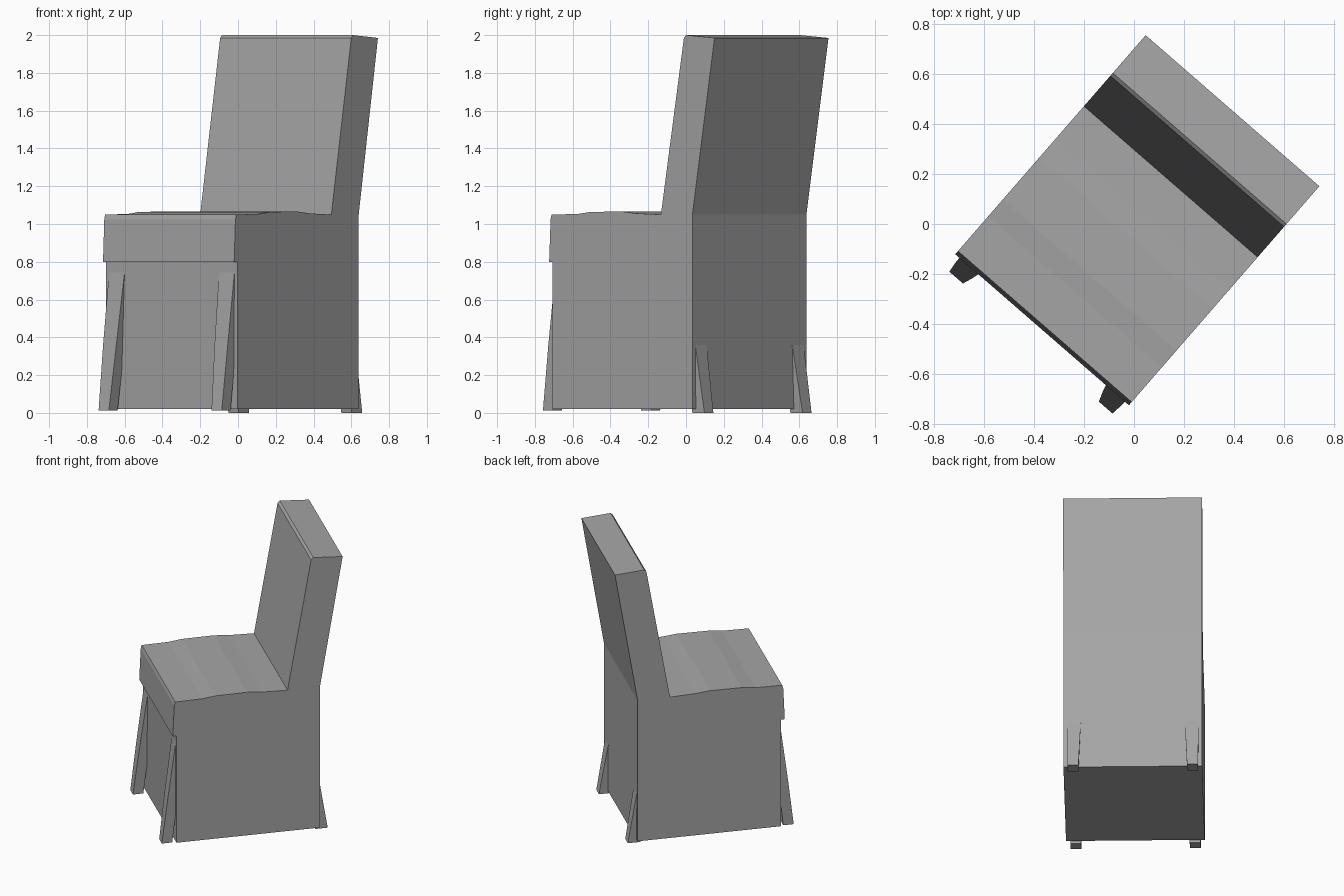
import bpy, bmesh
from math import radians
from mathutils import Matrix

cube = bpy.data.objects.get("Cube")
if cube:
    bpy.data.objects.remove(cube, do_unlink=True)

TURN = Matrix.Rotation(radians(-41), 4, 'Z')   # the chair stands turned in plan
HALF_WIDTH = 0.46

grey = bpy.data.materials.new("plain grey")
grey.use_nodes = True
GREY = (0.38, 0.38, 0.38, 1)
grey.diffuse_color = GREY
grey.node_tree.nodes["Principled BSDF"].inputs["Base Color"].default_value = GREY


def finish(bm, name):
    bmesh.ops.recalc_face_normals(bm, faces=bm.faces[:])
    bm.transform(TURN)
    mesh = bpy.data.meshes.new(name)
    bm.to_mesh(mesh)
    bm.free()
    mesh.materials.append(grey)
    obj = bpy.data.objects.new(name, mesh)
    bpy.context.collection.objects.link(obj)
    return obj


def extruded_profile(name, profile, half):
    """Extrude a (depth, height) outline across the width."""
    bm = bmesh.new()
    face = bm.faces.new([bm.verts.new((-half, d, z)) for d, z in profile])
    out = bmesh.ops.extrude_face_region(bm, geom=[face])
    moved = [v for v in out["geom"] if isinstance(v, bmesh.types.BMVert)]
    bmesh.ops.translate(bm, verts=moved, vec=(2 * half, 0, 0))
    return finish(bm, name)


def lofted_leg(name, sections, side):
    """Join rectangular sections: height, inner, outer, near, far."""
    bm = bmesh.new()
    rings = []
    for z, inner, outer, near, far in sections:
        rings.append([bm.verts.new((side * x, y, z)) for x, y in
                      ((inner, near), (outer, near), (outer, far), (inner, far))])
    for a, b in zip(rings, rings[1:]):
        for i in range(4):
            j = (i + 1) % 4
            bm.faces.new((a[i], a[j], b[j], b[i]))
    bm.faces.new(rings[0])
    bm.faces.new(rings[-1])
    return finish(bm, name)


# Upholstered cover: skirt, overhanging front band, crowned seat, leaning back
extruded_profile("upholstered_body", [
    (-0.535, 0.02), (-0.535, 0.80),                      # skirt front
    (-0.56, 0.80), (-0.55, 1.025), (-0.543, 1.05),       # front band
    (-0.36, 1.053), (-0.27, 1.064), (-0.05, 1.066),      # seat crown
    (0.05, 1.056), (0.224, 1.05),
    (0.385, 1.985), (0.40, 2.0), (0.60, 1.985),          # backrest
    (0.445, 1.05), (0.445, 0.02),                        # rear
], HALF_WIDTH)

# Splayed legs, mirrored left and right
FRONT = [(0.78, 0.33, 0.44, -0.53, -0.46),
         (0.35, 0.345, 0.437, -0.587, -0.52),
         (0.012, 0.36, 0.432, -0.628, -0.557)]
REAR = [(0.36, 0.345, 0.437, 0.36, 0.445),
        (0.0, 0.36, 0.432, 0.42, 0.505)]
for side, label in ((1, "left"), (-1, "right")):
    lofted_leg("front_leg_" + label, FRONT, side)
    lofted_leg("rear_leg_" + label, REAR, side)
